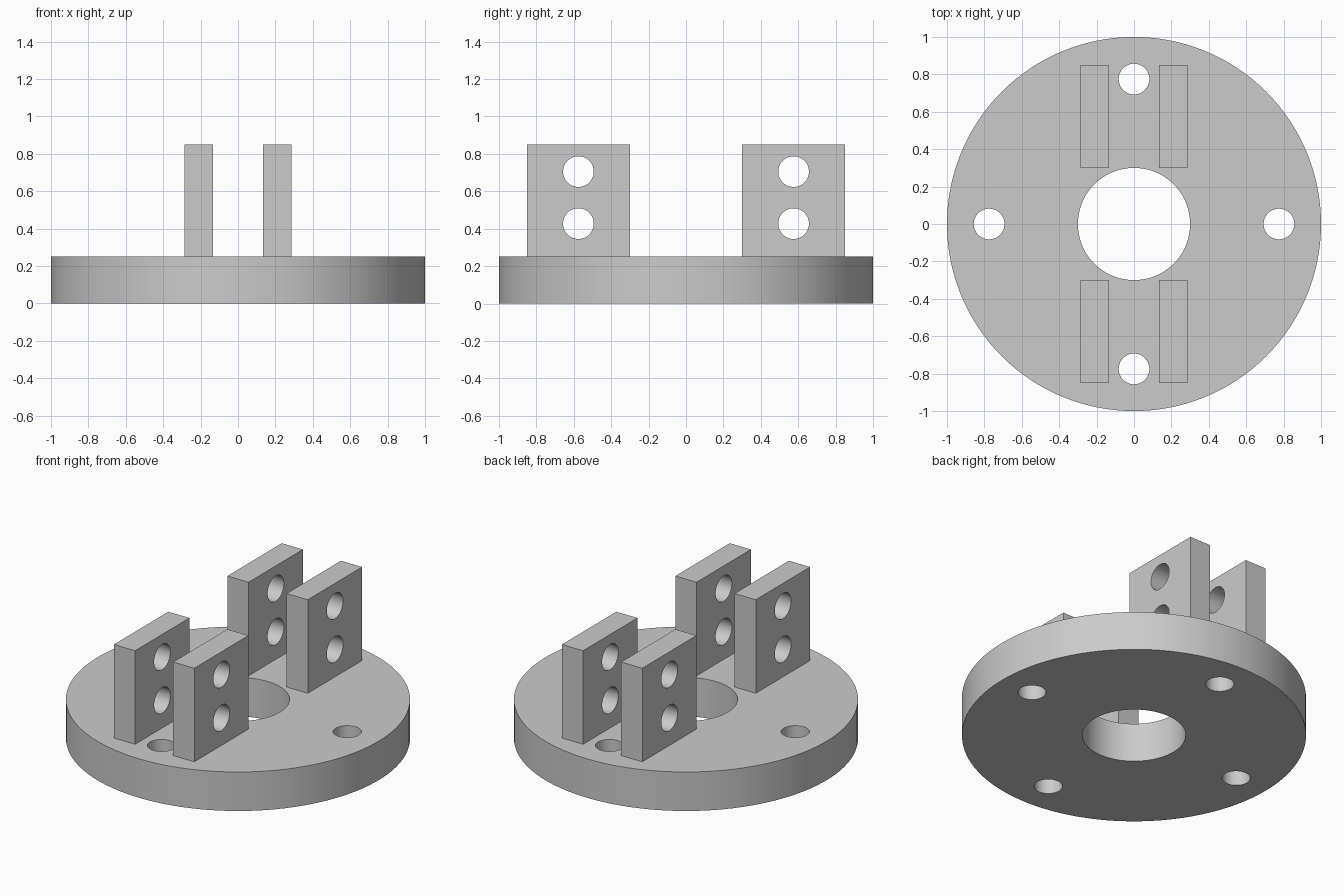
import bpy
import math

if "Cube" in bpy.data.objects:
    bpy.data.objects.remove(bpy.data.objects["Cube"], do_unlink=True)

grey = bpy.data.materials.new("plain grey")
grey.use_nodes = True
grey.diffuse_color = (0.6, 0.6, 0.6, 1)
grey.node_tree.nodes["Principled BSDF"].inputs["Base Color"].default_value = (0.6, 0.6, 0.6, 1)

BASE_H, TOP = 0.25, 0.85
LUG_X, LUG_Y = (0.135, 0.285), (0.30, 0.85)
BOLT_R, BOLT_CIRCLE = 0.082, 0.775


def cylinder(name, radius, depth, location, along_x=False, sides=64):
    rotation = (0, math.pi / 2, 0) if along_x else (0, 0, 0)
    bpy.ops.mesh.primitive_cylinder_add(vertices=sides, radius=radius, depth=depth,
                                        location=location, rotation=rotation)
    obj = bpy.context.object
    obj.name = name
    obj.data.materials.append(grey)
    return obj


def box(name, xs, ys, zs):
    spans = (xs, ys, zs)
    bpy.ops.mesh.primitive_cube_add(size=1, location=[(a + b) / 2 for a, b in spans])
    obj = bpy.context.object
    obj.name = name
    obj.scale = [abs(b - a) for a, b in spans]
    bpy.ops.object.transform_apply(location=False, rotation=False, scale=True)
    obj.data.materials.append(grey)
    return obj


def drill(part, cutters):
    """Cut every cutter out of the part, then discard the cutters."""
    bpy.ops.object.select_all(action="DESELECT")
    bpy.context.view_layer.objects.active = part
    part.select_set(True)
    for cutter in cutters:
        cutter.hide_render = True
        mod = part.modifiers.new("hole", "BOOLEAN")
        mod.operation = "DIFFERENCE"
        mod.solver = "EXACT"
        mod.object = cutter
        bpy.ops.object.modifier_apply(modifier=mod.name)
        bpy.data.objects.remove(cutter, do_unlink=True)
    bpy.ops.object.shade_smooth_by_angle(angle=math.radians(30))


# Round base with a centre bore and four bolt holes
base = cylinder("base_flange", 1, BASE_H, (0, 0, BASE_H / 2), sides=128)
holes = [cylinder("bore_cutter", 0.30, 1, (0, 0, 0), sides=96)]
for i in range(4):
    a = i * math.pi / 2
    holes.append(cylinder("bolt_cutter", BOLT_R, 1,
                          (BOLT_CIRCLE * math.cos(a), BOLT_CIRCLE * math.sin(a), 0)))
drill(base, holes)

# Four upright lugs, each with two pin holes
for sx, side in ((1, "left"), (-1, "right")):
    for sy, end in ((-1, "front"), (1, "back")):
        lug = box(f"{end}_{side}_lug", [sx * x for x in LUG_X],
                  [sy * y for y in LUG_Y], (BASE_H, TOP))
        centre = (sx * sum(LUG_X) / 2, sy * sum(LUG_Y) / 2)
        drill(lug, [cylinder("pin_cutter", BOLT_R, 0.4, (*centre, z), along_x=True)
                    for z in (0.427, 0.705)])
